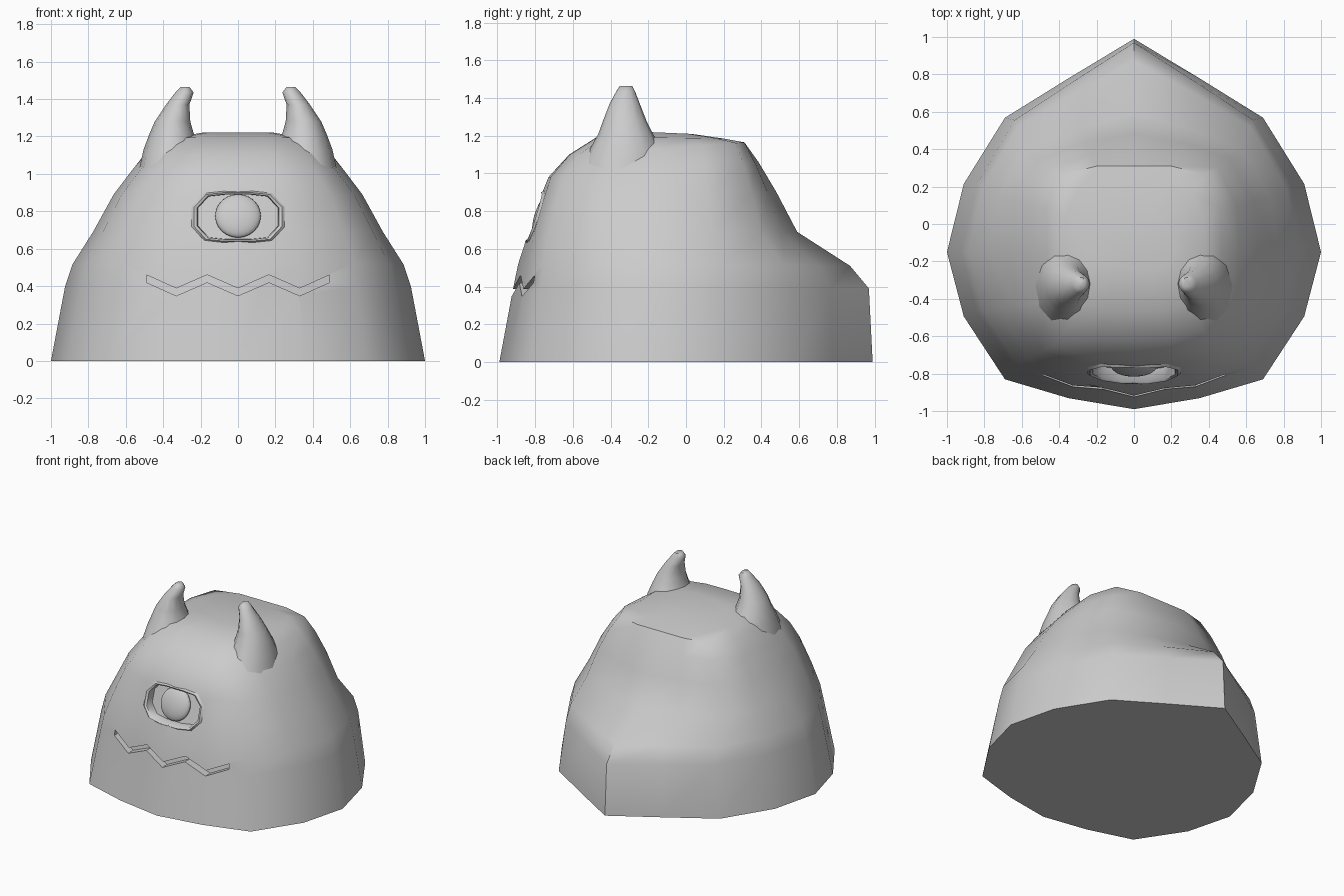
import bpy, bmesh, math
from mathutils import Vector
from mathutils.bvhtree import BVHTree

if "Cube" in bpy.data.objects:
    bpy.data.objects.remove(bpy.data.objects["Cube"])

grey = bpy.data.materials.new("clay grey")
grey.use_nodes = True
grey.diffuse_color = (0.6, 0.6, 0.6, 1)
grey.node_tree.nodes["Principled BSDF"].inputs["Base Color"].default_value = (0.6, 0.6, 0.6, 1)


def finish(name, bm):
    bmesh.ops.recalc_face_normals(bm, faces=bm.faces)
    me = bpy.data.meshes.new(name)
    bm.to_mesh(me)
    ob = bpy.data.objects.new(name, me)
    bpy.context.collection.objects.link(ob)
    me.materials.append(grey)
    return ob


def loft(rings, caps=True):
    """Skin closed rings of equal length."""
    bm = bmesh.new()
    vs = [[bm.verts.new(p) for p in r] for r in rings]
    n = len(vs[0])
    for a, b in zip(vs, vs[1:]):
        for i in range(n):
            j = (i + 1) % n
            bm.faces.new((a[i], a[j], b[j], b[i]))
    if caps:
        bm.faces.new(vs[0][::-1])
        bm.faces.new(vs[-1])
    return bm


def smooth(ob, angle):
    bpy.ops.object.select_all(action='DESELECT')
    ob.select_set(True)
    bpy.context.view_layer.objects.active = ob
    bpy.ops.object.shade_smooth_by_angle(angle=math.radians(angle))


# Body: half outlines blended from a pointed base to a rounded square crown
BASE = [(0, -1), (.35, -.93), (.69, -.81), (.91, -.41), (1, 0), (.91, .32), (.69, .63), (.35, .815), (0, 1)]
CROWN = [(0, -1), (.4, -.99), (.78, -.88), (.96, -.5), (1, 0), (.99, .5), (.82, .9), (.42, 1), (0, 1)]
# half width, front y, back y, front z, back z, blend
LEVELS = [
    (1.0, -.99, .99, 0, 0, 0),
    (.925, -.915, .97, .40, .39, 0),
    (.885, -.89, .87, .52, .51, .1),
    (.775, -.835, .59, .69, .69, .4),
    (.665, -.77, .48, .88, .90, .6),
    (.565, -.73, .385, .98, 1.06, .8),
    (.47, -.62, .31, 1.10, 1.165, 1),
    (.38, -.47, .2, 1.195, 1.185, 1),
    (.2, -.25, .03, 1.222, 1.21, 1),
]
YC = -.15


def body_ring(w, yf, yb, zf, zb, t):
    half = []
    for (bx, by), (cx, cy) in zip(BASE, CROWN):
        x, v = bx + (cx - bx) * t, by + (cy - by) * t
        y = YC + v * ((YC - yf) if v < 0 else (yb - YC))
        half.append((x * w, y, zf + (zb - zf) * (y - yf) / (yb - yf)))
    return half + [(-x, y, z) for x, y, z in half[-2:0:-1]]


bm = loft([body_ring(*lv) for lv in LEVELS])
tree = BVHTree.FromBMesh(bm)
body = finish("body", bm)


def front(x, z, depth=0):
    """Point on the front of the body, pushed in by depth."""
    hit = tree.ray_cast(Vector((x, -3, z)), Vector((0, 1, 0)))[0]
    return Vector((x, hit.y + depth, z))


def carve(outline, depth):
    """Cut a recess that follows the front surface."""
    near = [(x, -1.3, z) for x, z in outline]
    far = [front(x, z, depth) for x, z in outline]
    bm = loft([near, far])
    bmesh.ops.triangulate(bm, faces=[f for f in bm.faces if len(f.verts) > 4])
    cutter = finish("cutter", bm)
    cutter.hide_render = True
    mod = body.modifiers.new("carve", 'BOOLEAN')
    mod.operation, mod.solver, mod.object = 'DIFFERENCE', 'EXACT', cutter
    bpy.context.view_layer.objects.active = body
    bpy.ops.object.modifier_apply(modifier=mod.name)
    bpy.data.objects.remove(cutter)


# Eye socket with a low raised rim
EZ = .77
quarter = [(.225, .05), (.165, .115), (.07, .125)]
right = quarter + [(-x, z) for x, z in quarter[::-1]]
socket = right + [(-x, -z) for x, z in right]


def socket_ring(s, depth):
    return [front(x * s, EZ + z * s, depth) for x, z in socket]


carve([(x, EZ + z) for x, z in socket], .06)
rim = finish("eye_rim", loft([socket_ring(1.16, .012), socket_ring(1.04, -.012),
                              socket_ring(.97, -.004), socket_ring(.95, .065)], caps=False))

# Zigzag mouth slit
xs = [-.49, -.33, -.165, 0, .165, .33, .49]
upper = [(x, .46 if i % 2 == 0 else .388) for i, x in enumerate(xs)]
lower = [(x, z - .04) for x, z in upper[::-1]]
carve(upper + lower, .06)

# Eyeball: flattened ball lying on the sloping socket floor
bm = bmesh.new()
bmesh.ops.create_uvsphere(bm, u_segments=24, v_segments=12, radius=.122)
eye = finish("eyeball", bm)
eye.scale = (1, 1, .35)
eye.rotation_euler = (math.radians(72), 0, 0)
eye.location = front(0, .775, .045)

# Horns: inner x, outer x, front y, back y, z
HORN = [
    (.19, .53, -.56, -.10, 1.02), (.205, .505, -.51, -.13, 1.13),
    (.235, .475, -.465, -.175, 1.21), (.255, .445, -.44, -.21, 1.28),
    (.26, .385, -.405, -.245, 1.37), (.237, .335, -.37, -.27, 1.435),
    (.26, .305, -.35, -.285, 1.465),
]
for side, name in ((1, "left_horn"), (-1, "right_horn")):
    rings = []
    for x0, x1, y0, y1, z in HORN:
        ring = []
        for k in range(12):
            a = k * math.tau / 12
            ring.append((side * ((x0 + x1) / 2 + (x1 - x0) / 2 * math.cos(a)),
                         (y0 + y1) / 2 + (y1 - y0) / 2 * math.sin(a), z))
        rings.append(ring)
    smooth(finish(name, loft(rings)), 60)

smooth(body, 45)
smooth(rim, 50)
smooth(eye, 60)
